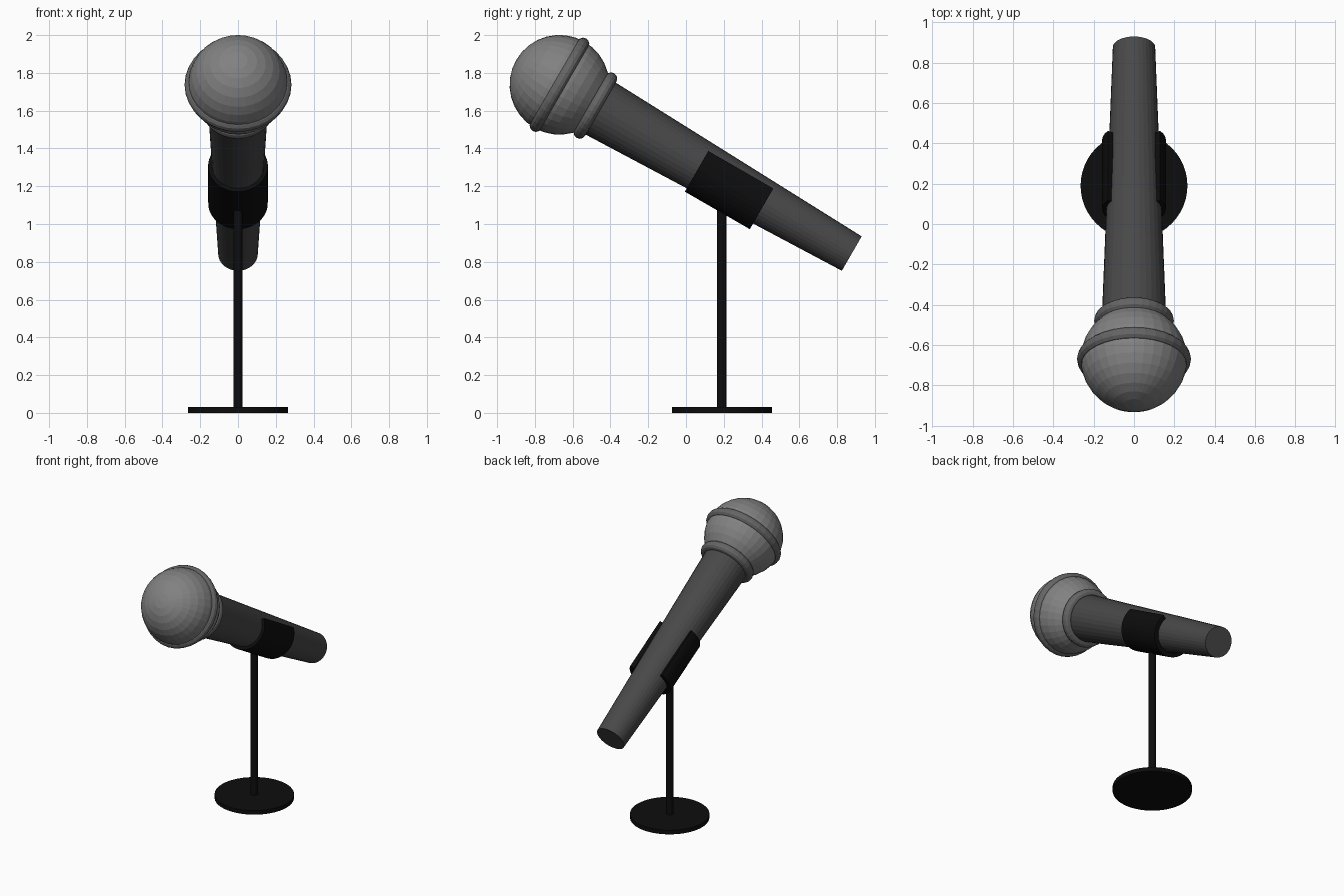
import bpy, bmesh, math
from mathutils import Matrix, Vector

if "Cube" in bpy.data.objects:
    bpy.data.objects.remove(bpy.data.objects["Cube"])

# Microphone frame: local z runs from head centre to tail, local y points up
HEAD = Vector((0, -0.67, 1.737))
c, s = math.cos(math.radians(30)), 0.5
MIC = Matrix(((-1, 0, 0, HEAD.x), (0, s, c, HEAD.y), (0, c, -s, HEAD.z), (0, 0, 0, 1)))


def material(name, v):
    m = bpy.data.materials.new(name)
    m.diffuse_color = (v, v, v, 1)
    m.use_nodes = True
    m.node_tree.nodes["Principled BSDF"].inputs["Base Color"].default_value = m.diffuse_color
    return m


GRILLE = material("grille_grey", 0.22)
BAND = material("band_grey", 0.13)
BODY = material("body_grey", 0.065)
BLACK = material("stand_black", 0.004)


def finish(name, bm, mat, matrix=Matrix()):
    bmesh.ops.recalc_face_normals(bm, faces=bm.faces)
    bm.transform(matrix)
    me = bpy.data.meshes.new(name)
    bm.to_mesh(me)
    bm.free()
    me.materials.append(mat)
    ob = bpy.data.objects.new(name, me)
    bpy.context.collection.objects.link(ob)
    return ob


def tapered(name, r1, r2, z1, z2, mat, matrix=Matrix(), sides=32):
    bm = bmesh.new()
    bmesh.ops.create_cone(bm, cap_ends=True, segments=sides, radius1=r1, radius2=r2,
                          depth=z2 - z1, matrix=Matrix.Translation((0, 0, (z1 + z2) / 2)))
    return finish(name, bm, mat, matrix)


def ring(name, major, minor, z, n=32, k=12):
    bm = bmesh.new()
    grid = []
    for i in range(n):
        a = 2 * math.pi * i / n
        row = []
        for j in range(k):
            b = 2 * math.pi * j / k
            r = major + minor * math.cos(b)
            row.append(bm.verts.new((r * math.cos(a), r * math.sin(a), z + minor * math.sin(b))))
        grid.append(row)
    for i in range(n):
        p, q = grid[i], grid[(i + 1) % n]
        for j in range(k):
            bm.faces.new((p[j], q[j], q[(j + 1) % k], p[(j + 1) % k]))
    return finish(name, bm, BAND, MIC)


# Grille head
bm = bmesh.new()
bmesh.ops.create_uvsphere(bm, u_segments=32, v_segments=16, radius=0.264)
finish("grille_head", bm, GRILLE, MIC)

# Bands round the head and neck
ring("head_band", 0.25, 0.033, 0.0)
ring("neck_band", 0.165, 0.033, 0.22)

# Tapered handle
tapered("handle", 0.16, 0.105, 0.22, 1.787, BODY, MIC)

# Open C-shaped clip under the handle
bm = bmesh.new()
start, end, steps = math.radians(145), math.radians(395), 24
angles = [start + (end - start) * i / steps for i in range(steps + 1)]
rows = [[bm.verts.new((r * math.cos(a), r * math.sin(a), z))
         for r, z in ((0.158, 0.858), (0.158, 1.255), (0.128, 1.255), (0.128, 0.858))]
        for a in angles]
for p, q in zip(rows, rows[1:]):
    for j in range(4):
        bm.faces.new((p[j], q[j], q[(j + 1) % 4], p[(j + 1) % 4]))
bm.faces.new(rows[0])
bm.faces.new(rows[-1])
finish("clip", bm, BLACK, MIC)

# Stand pole and round base
STAND = Matrix.Translation((0, 0.19, 0))
tapered("stand_pole", 0.025, 0.025, 0.02, 1.085, BLACK, STAND, 16)
tapered("stand_base", 0.265, 0.265, 0.0, 0.03, BLACK, STAND, 48)
